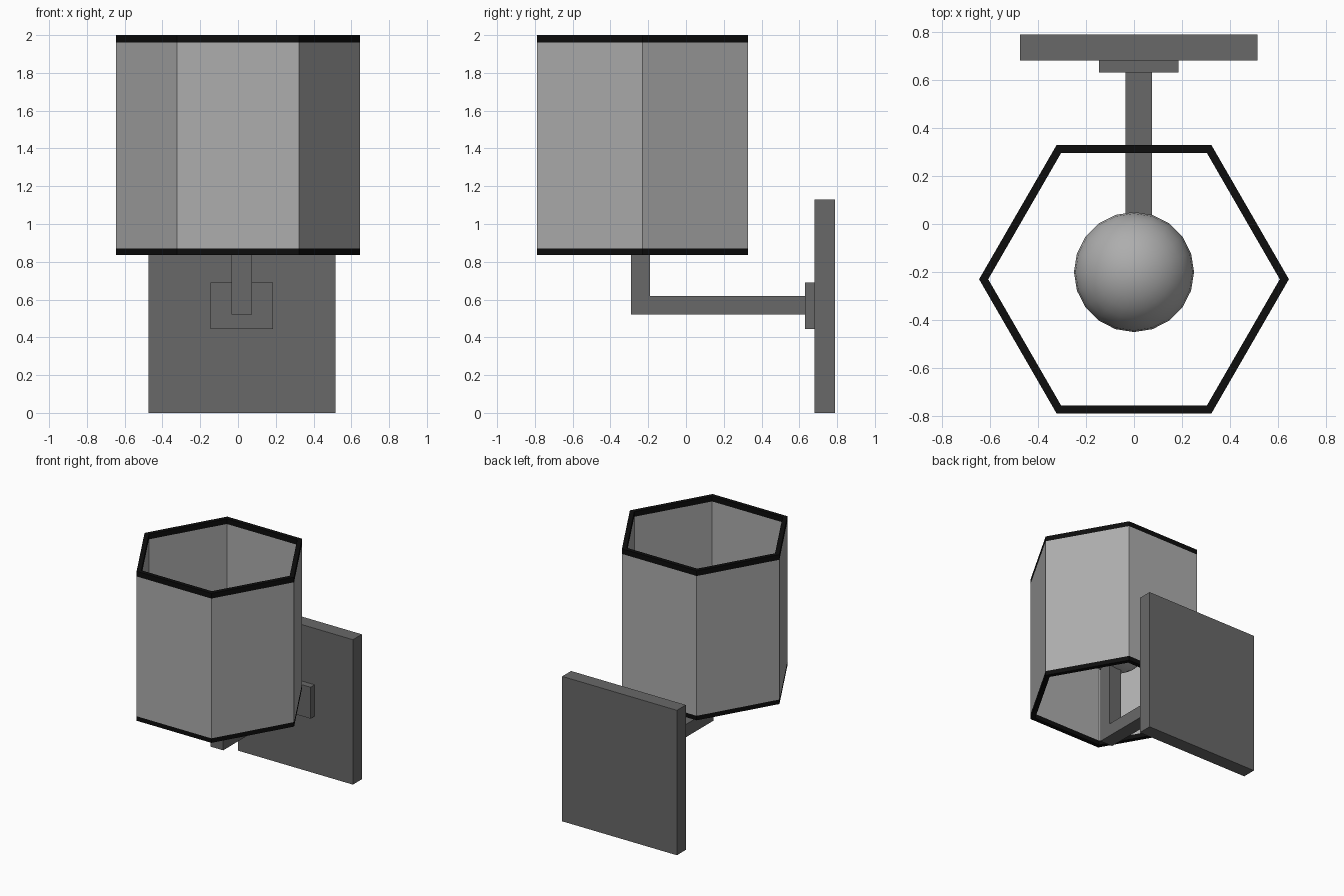
import bpy
import bmesh
from math import cos, sin, pi
from mathutils import Vector

if "Cube" in bpy.data.objects:
    bpy.data.objects.remove(bpy.data.objects["Cube"], do_unlink=True)


def material(name, value):
    m = bpy.data.materials.new(name)
    m.use_nodes = True
    colour = (value, value, value, 1)
    m.diffuse_color = colour
    m.node_tree.nodes["Principled BSDF"].inputs["Base Color"].default_value = colour
    return m


PALE = material("pale_grey", 0.42)
METAL = material("dark_grey_metal", 0.14)
BLACK = material("black_trim", 0.004)


def finish(name, bm, mat):
    bmesh.ops.recalc_face_normals(bm, faces=bm.faces)
    mesh = bpy.data.meshes.new(name)
    bm.to_mesh(mesh)
    bm.free()
    mesh.materials.append(mat)
    obj = bpy.data.objects.new(name, mesh)
    bpy.context.collection.objects.link(obj)
    return obj


def extrude_profile(name, profile, x0, x1, mat):
    """Extrude a (y, z) outline along x."""
    bm = bmesh.new()
    face = bm.faces.new([bm.verts.new((x0, y, z)) for y, z in profile])
    out = bmesh.ops.extrude_face_region(bm, geom=[face])
    verts = [g for g in out["geom"] if isinstance(g, bmesh.types.BMVert)]
    bmesh.ops.translate(bm, verts=verts, vec=Vector((x1 - x0, 0, 0)))
    return finish(name, bm, mat)


def block(name, x, y, z, mat):
    outline = [(y[0], z[0]), (y[1], z[0]), (y[1], z[1]), (y[0], z[1])]
    return extrude_profile(name, outline, x[0], x[1], mat)


SHADE_Y, OUTER, INNER = -0.23, 0.645, 0.607


def hex_ring(name, z0, z1, mat):
    """Six-sided hollow ring with corners pointing along x."""
    bm = bmesh.new()
    section = [(OUTER, z0), (OUTER, z1), (INNER, z1), (INNER, z0)]
    loops = [[bm.verts.new((r * cos(i * pi / 3), SHADE_Y + r * sin(i * pi / 3), z))
              for r, z in section] for i in range(6)]
    for i in range(6):
        a, b = loops[i], loops[(i + 1) % 6]
        for j in range(4):
            k = (j + 1) % 4
            bm.faces.new((a[j], b[j], b[k], a[k]))
    return finish(name, bm, mat)


# Hexagonal shade with its trim
hex_ring("lower_rim", 0.835, 0.87, BLACK)
hex_ring("shade", 0.87, 1.96, PALE)
hex_ring("upper_rim", 1.96, 2.0, BLACK)

# Wall plate and mounting block
block("wall_plate", (-0.475, 0.515), (0.68, 0.79), (0, 1.13), METAL)
block("mounting_block", (-0.145, 0.185), (0.63, 0.68), (0.445, 0.69), METAL)

# L-shaped arm carrying the bulb
arm = [(0.63, 0.52), (0.63, 0.62), (-0.19, 0.62), (-0.19, 1.13),
       (-0.29, 1.13), (-0.29, 0.52)]
extrude_profile("arm", arm, -0.035, 0.075, METAL)

# Round bulb
bm = bmesh.new()
bmesh.ops.create_uvsphere(bm, u_segments=20, v_segments=14, radius=0.25)
for f in bm.faces:
    f.smooth = True
bulb = finish("bulb", bm, PALE)
bulb.location = (0, -0.2, 1.36)
